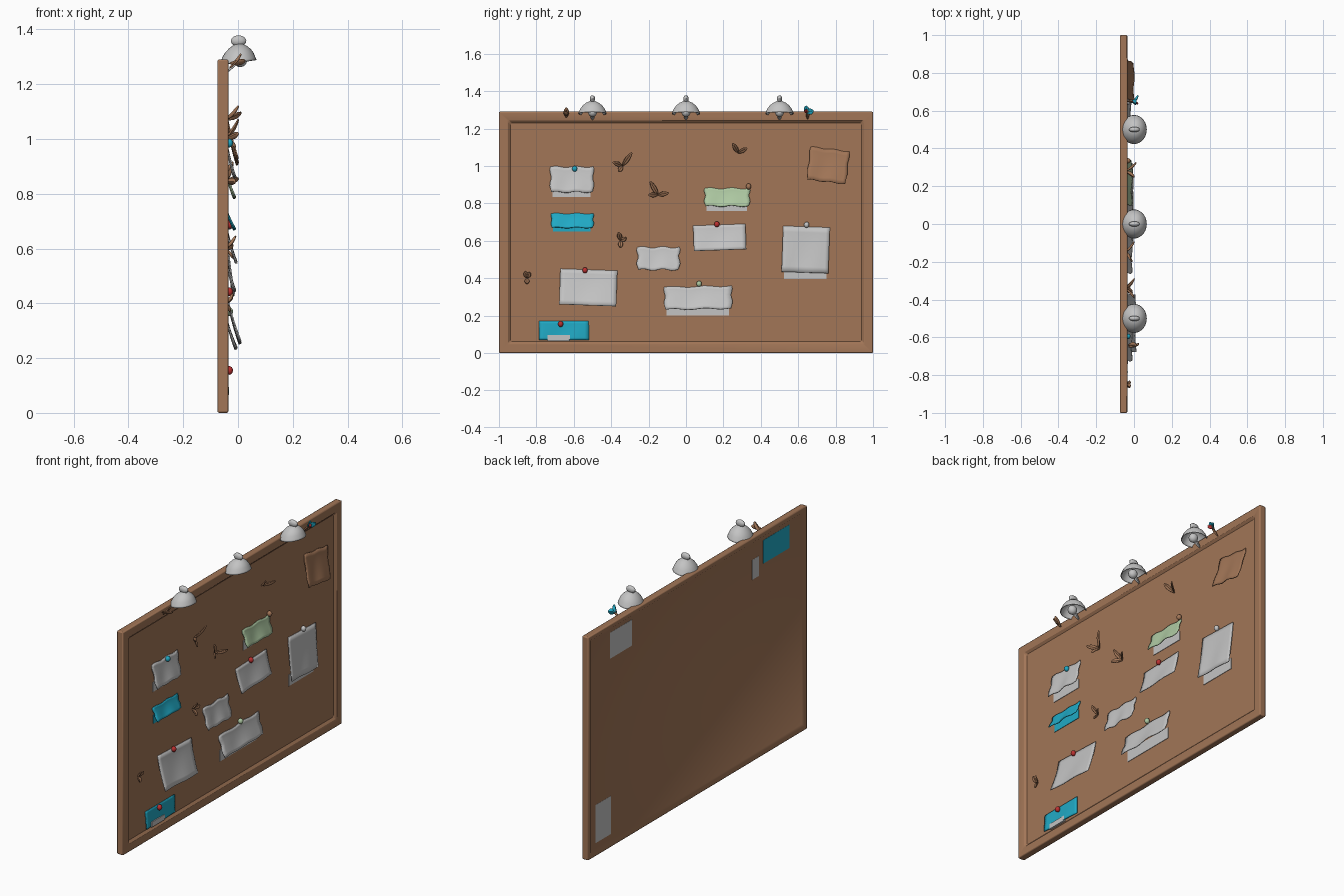
import bpy, bmesh, math
from mathutils import Vector, Matrix

if "Cube" in bpy.data.objects:
    bpy.data.objects.remove(bpy.data.objects["Cube"])


def mat(name, c):
    m = bpy.data.materials.new(name)
    m.diffuse_color = (*c, 1)
    m.use_nodes = True
    m.node_tree.nodes["Principled BSDF"].inputs["Base Color"].default_value = m.diffuse_color
    return m


BROWN = mat("cork brown", (0.36, 0.18, 0.095))
WHITE = mat("paper white", (0.55, 0.55, 0.55))
TEAL = mat("teal", (0.015, 0.40, 0.56))
GREEN = mat("pale green", (0.42, 0.58, 0.36))
RED = mat("red", (0.50, 0.03, 0.03))
PANEL, BACK = -0.046, -0.064     # x of the recessed front and back faces


def finish(bm, name, material, smooth=True):
    bmesh.ops.recalc_face_normals(bm, faces=bm.faces)
    me = bpy.data.meshes.new(name)
    bm.to_mesh(me)
    bm.free()
    ob = bpy.data.objects.new(name, me)
    bpy.context.collection.objects.link(ob)
    me.materials.append(material)
    if smooth:
        bpy.context.view_layer.objects.active = ob
        bpy.ops.object.select_all(action='DESELECT')
        ob.select_set(True)
        bpy.ops.object.shade_smooth_by_angle(angle=math.radians(40))
    return ob


def box(name, x0, x1, y0, y1, z0, z1, material):
    bm = bmesh.new()
    M = Matrix.Translation(((x0 + x1) / 2, (y0 + y1) / 2, (z0 + z1) / 2)) @ \
        Matrix.Diagonal((x1 - x0, y1 - y0, z1 - z0, 1))
    bmesh.ops.create_cube(bm, size=1, matrix=M)
    return finish(bm, name, material, False)


def ball(name, c, r, material):
    bm = bmesh.new()
    bmesh.ops.create_uvsphere(bm, u_segments=14, v_segments=8, radius=1,
                              matrix=Matrix.Translation(c) @ Matrix.Diagonal((*r, 1)))
    return finish(bm, name, material)


# Board: framed slab with a shallow recess front and back
bm = bmesh.new()
bmesh.ops.create_cube(bm, size=1, matrix=Matrix.Translation((-0.055, 0, 0.645)) @
                      Matrix.Diagonal((0.04, 2, 1.29, 1)))
bm.normal_update()
outer = [e for e in bm.edges]
for d, width, depth in ((1, 0.068, -0.011), (-1, 0.035, -0.009)):
    f = [f for f in bm.faces if f.normal.x * d > 0.9]
    bmesh.ops.inset_region(bm, faces=f, thickness=width)
    bmesh.ops.inset_region(bm, faces=f, thickness=0.018, depth=depth)
board = finish(bm, "board", BROWN)
bev = board.modifiers.new("soft edges", 'BEVEL')
bev.width, bev.segments, bev.limit_method = 0.006, 2, 'ANGLE'
bev.angle_limit = math.radians(50)


def note(name, y0, y1, z0, z1, material, lift=0.03, tilt=0, wave=0.0, strip=0.03, under=None):
    """Sheet fixed at its top edge, lower edge curling away from the board."""
    bm = bmesh.new()
    n, m = 12, 8
    cy, cz = (y0 + y1) / 2, (z0 + z1) / 2
    R = Matrix.Rotation(math.radians(tilt), 4, 'X')
    rows = []
    for j in range(m + 1):
        t = j / m
        row = []
        for i in range(n + 1):
            s = i / n
            x = PANEL + 0.004 + lift * t ** 1.4 + 0.003 * math.sin(s * 9 + t * 2) * t
            y = y0 + (y1 - y0) * s + wave * math.sin(t * 11) * (s - 0.5) * 2
            z = z1 + (z0 - z1) * t + wave * math.sin(s * 13)
            p = R @ Vector((0, y - cy, z - cz))
            row.append(bm.verts.new((x, p.y + cy, p.z + cz)))
        rows.append(row)
    for j in range(m):
        for i in range(n):
            bm.faces.new((rows[j][i], rows[j + 1][i], rows[j + 1][i + 1], rows[j][i + 1]))
    ob = finish(bm, name, material)
    sol = ob.modifiers.new("thickness", 'SOLIDIFY')
    sol.thickness, sol.offset = 0.005, 0
    if strip:   # flat lower edge showing below the curl
        box(name + "_lower_edge", PANEL - 0.001, PANEL + 0.003, y0 + 0.01, y1 - 0.015,
            z0 - strip, z0 + 0.03, under or material)


note("note_upper_left", -0.725, -0.495, 0.86, 0.995, WHITE, 0.03, 0, 0.004, 0.025)
note("teal_note_left", -0.72, -0.495, 0.67, 0.745, TEAL, 0.03, 0, 0.003, 0.02)
note("note_lower_left", -0.675, -0.37, 0.255, 0.445, WHITE, 0.05, -2, 0.0, 0)
note("teal_note_corner", -0.785, -0.52, 0.07, 0.17, TEAL, 0.004, 0, 0.0, 0)
note("note_middle", -0.26, -0.035, 0.445, 0.565, WHITE, 0.03, 0, 0.005, 0)
note("note_bottom", -0.115, 0.245, 0.235, 0.355, WHITE, 0.035, 1, 0.004, 0.035)
note("note_centre", 0.04, 0.32, 0.55, 0.685, WHITE, 0.035, 2, 0.0, 0)
note("green_note", 0.10, 0.34, 0.785, 0.88, GREEN, 0.03, 0, 0.004, 0.025, WHITE)
note("note_large", 0.515, 0.765, 0.43, 0.675, WHITE, 0.025, -2, 0.0, 0.035)
note("brown_sheet", 0.655, 0.865, 0.915, 1.09, BROWN, 0.04, -7, 0.003, 0)
box("corner_scrap", -0.045, -0.033, -0.74, -0.62, 0.065, 0.095, WHITE)

# Pins
for y, z, m in ((-0.595, 0.985, TEAL), (-0.54, 0.442, RED), (-0.67, 0.155, RED),
                (0.07, 0.37, GREEN), (0.165, 0.688, RED), (0.645, 0.685, WHITE),
                (0.335, 0.89, BROWN)):
    ball("pin", (-0.032, y, z), (0.014, 0.014, 0.016), m)


def leaf(name, a, b, w, material=BROWN):
    """Small folded leaf-shaped scrap running from a to b."""
    a, b = Vector(a), Vector(b)
    d = b - a
    side = d.cross(Vector((1, 0, 0))).normalized() * w
    bm = bmesh.new()
    spine, left, right = [], [], []
    for i in range(6):
        t = i / 5
        k = math.sin(math.pi * (0.08 + 0.84 * t))
        c = a + d * t
        spine.append(bm.verts.new(c))
        left.append(bm.verts.new(c + side * k + Vector((0.008 * k, 0, 0))))
        right.append(bm.verts.new(c - side * k + Vector((0.008 * k, 0, 0))))
    for i in range(5):
        bm.faces.new((spine[i], spine[i + 1], left[i + 1], left[i]))
        bm.faces.new((spine[i], right[i], right[i + 1], spine[i + 1]))
    ob = finish(bm, name, material)
    sol = ob.modifiers.new("thickness", 'SOLIDIFY')
    sol.thickness, sol.offset = 0.005, 0


# Brown scraps: root position then tips (offset y, z, x reach)
scraps = (
    (-0.34, 1.00, ((0.05, 0.07, 0.0), (-0.05, 0.02, 0.0), (-0.02, -0.03, -0.01))),
    (-0.15, 0.845, ((-0.04, 0.07, -0.02), (0.055, 0.01, 0.0), (-0.05, 0.0, -0.01))),
    (0.28, 1.07, ((-0.03, 0.05, 0.0), (0.045, 0.025, 0.01))),
    (-0.35, 0.60, ((-0.01, 0.045, -0.01), (0.03, 0.015, -0.02), (0.0, -0.035, -0.02))),
    (-0.85, 0.40, ((0.015, 0.03, -0.02), (-0.01, 0.035, -0.02), (0.0, -0.03, -0.03))))
for y, z, tips in scraps:
    for dy, dz, x in tips:
        leaf("scrap", (PANEL, y, z), (x, y + dy, z + dz), 0.012)

# Small clips on the top edge
leaf("brown_clip", (-0.03, -0.64, 1.26), (0.01, -0.64, 1.31), 0.014)
leaf("brown_clip_tip", (-0.03, -0.65, 1.275), (0.025, -0.635, 1.285), 0.012)
leaf("clip_stem", (-0.035, 0.65, 1.25), (0.005, 0.65, 1.30), 0.008, BROWN)
leaf("teal_clip_wing", (-0.01, 0.645, 1.285), (0.02, 0.68, 1.295), 0.016, TEAL)
leaf("teal_clip_top", (-0.01, 0.65, 1.28), (0.01, 0.64, 1.32), 0.014, TEAL)
leaf("red_clip", (-0.01, 0.65, 1.29), (0.02, 0.635, 1.295), 0.010, RED)

# Lamps: hollow lathed shade, top fin, bulb and bracket
profile = ((0.0, 1.347), (0.018, 1.345), (0.036, 1.336), (0.053, 1.322),
           (0.065, 1.306), (0.073, 1.288), (0.077, 1.280))
for ly in (-0.5, 0, 0.5):
    bm = bmesh.new()
    vs = [bm.verts.new((r, 0, z)) for r, z in profile]
    es = [bm.edges.new(p) for p in zip(vs, vs[1:])]
    bmesh.ops.spin(bm, geom=vs + es, axis=(0, 0, 1), cent=(0, 0, 0),
                   angle=2 * math.pi, steps=28, use_duplicate=False)
    bmesh.ops.remove_doubles(bm, verts=bm.verts, dist=0.0005)
    for v in bm.verts:      # slightly oval, tipped up toward the front
        v.co.z += v.co.x * 0.12
        v.co.x *= 0.88
        v.co.y += ly
    shade = finish(bm, "lamp_shade", WHITE)
    sol = shade.modifiers.new("thickness", 'SOLIDIFY')
    sol.thickness = 0.005
    ball("lamp_fin", (0.002, ly, 1.358), (0.029, 0.014, 0.020), WHITE)
    ball("lamp_bulb", (0.008, ly, 1.288), (0.026, 0.024, 0.026), WHITE)
    leaf("lamp_bracket", (-0.04, ly, 1.245), (0.01, ly, 1.30), 0.012, WHITE)

# Flat patches on the back
B0, B1 = BACK - 0.003, BACK + 0.001
box("back_patch_white", B0, B1, 0.59, 0.79, 1.085, 1.235, WHITE)
box("back_patch_teal", B0, B1, -0.85, -0.61, 1.10, 1.235, TEAL)
box("back_strip_white", B0, B1, -0.57, -0.51, 1.045, 1.16, WHITE)
box("back_patch_low", B0, B1, 0.78, 0.92, 0.07, 0.29, WHITE)
